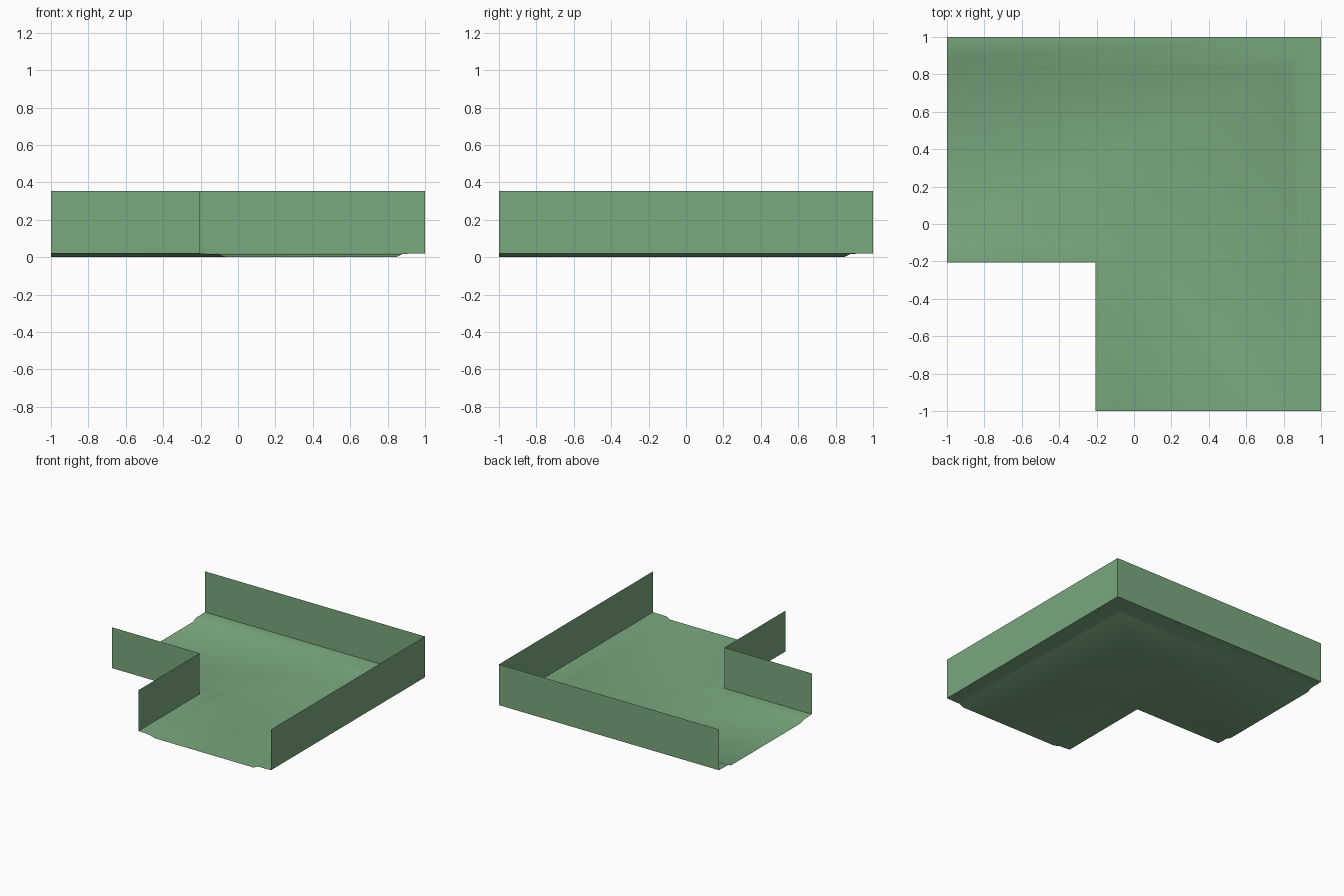
import bpy

cube = bpy.data.objects.get("Cube")
if cube:
    bpy.data.objects.remove(cube, do_unlink=True)

green = bpy.data.materials.new("soft_green")
green.use_nodes = True
colour = (0.195, 0.392, 0.209, 1)
green.diffuse_color = colour
green.node_tree.nodes["Principled BSDF"].inputs["Base Color"].default_value = colour

WIDTH = 1.205   # channel width
RIM = 0.02      # height of the floor lips
TOP = 0.355     # height of the wall tops


def sweep(name, profile, smooth=False):
    """Sweep (inset, height) points round the right-angle bend as a thin sheet."""
    verts, faces = [], []
    for s, z in profile:
        a = 1 - s
        verts += [(a, -1, z), (a, a, z), (-1, a, z)]
    for i in range(len(profile) - 1):
        for j in range(2):
            k = 3 * i + j
            faces.append((k, k + 1, k + 4, k + 3))
    mesh = bpy.data.meshes.new(name)
    mesh.from_pydata(verts, [], faces)
    mesh.materials.append(green)
    for poly in mesh.polygons:
        poly.use_smooth = smooth
    obj = bpy.data.objects.new(name, mesh)
    bpy.context.collection.objects.link(obj)
    return obj


# Floor: flat lips along both walls with a shallow sunken bed between
sweep("floor", [(0, RIM), (0.12, RIM - 0.002), (0.155, 0),
                (WIDTH - 0.15, 0), (WIDTH - 0.1, RIM - 0.005), (WIDTH, RIM)], True)

# Upright walls on the outside and inside of the bend
sweep("outer_wall", [(0, TOP), (0, RIM)])
sweep("inner_wall", [(WIDTH, RIM), (WIDTH, TOP)])
